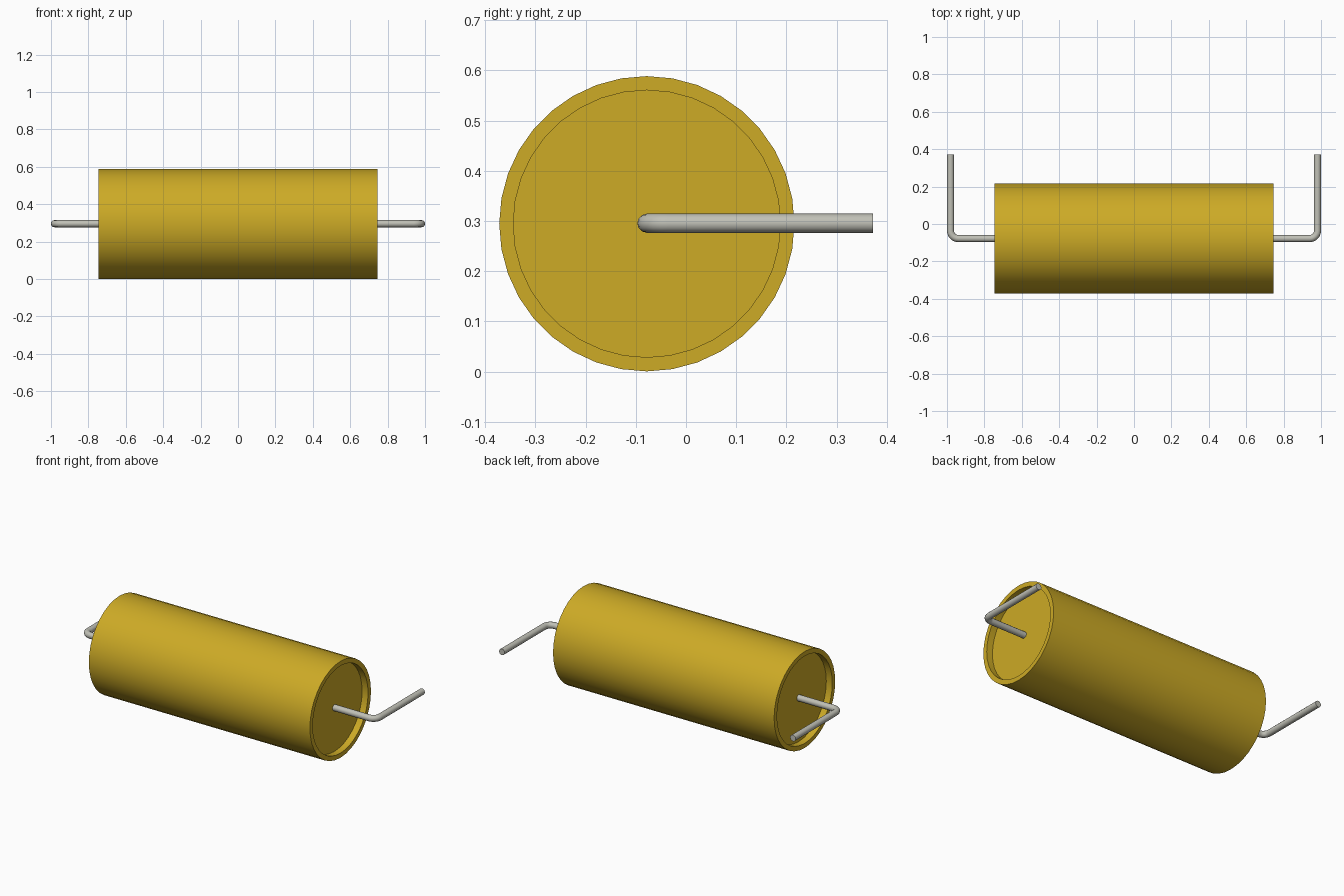
import bpy, bmesh, math

cube = bpy.data.objects.get("Cube")
if cube:
    bpy.data.objects.remove(cube, do_unlink=True)

AXIS_Y, AXIS_Z = -0.078, 0.2945
BODY_R, BODY_LEN = 0.294, 1.49
RIM, RECESS = 0.028, 0.04
WIRE_R, BEND_R = 0.019, 0.042


def material(name, rgb):
    mat = bpy.data.materials.new(name)
    mat.use_nodes = True
    colour = (*rgb, 1.0)
    mat.diffuse_color = colour
    mat.node_tree.nodes["Principled BSDF"].inputs["Base Color"].default_value = colour
    return mat


def smooth(obj):
    bpy.ops.object.select_all(action="DESELECT")
    obj.select_set(True)
    bpy.context.view_layer.objects.active = obj
    bpy.ops.object.shade_smooth_by_angle(angle=math.radians(35))


gold = material("gold casing", (0.61, 0.405, 0.019))
steel = material("tinned wire", (0.53, 0.53, 0.47))

# Cylindrical casing with a shallow recess in each end
bpy.ops.mesh.primitive_cylinder_add(
    vertices=36, radius=BODY_R, depth=BODY_LEN,
    location=(0, AXIS_Y, AXIS_Z), rotation=(0, math.pi / 2, 0))
body = bpy.context.object
body.name = "casing"
body.data.materials.append(gold)
bm = bmesh.new()
bm.from_mesh(body.data)
caps = [f for f in bm.faces if len(f.verts) > 4]
bmesh.ops.inset_individual(bm, faces=caps, thickness=RIM)
for cap in caps:
    bottom = bmesh.ops.extrude_discrete_faces(bm, faces=[cap])["faces"][0]
    bmesh.ops.translate(bm, verts=bottom.verts, vec=-RECESS * bottom.normal)
bm.to_mesh(body.data)
bm.free()
smooth(body)


# Bent wire leads, one at each end
def lead(name, side):
    outer = 1.0 - WIRE_R
    path = [(BODY_LEN / 2 - RECESS - 0.01, AXIS_Y)]
    steps = 6
    for i in range(steps + 1):
        a = i / steps * math.pi / 2
        path.append((outer - BEND_R + BEND_R * math.sin(a),
                     AXIS_Y + BEND_R - BEND_R * math.cos(a)))
    path.append((outer, 0.372))
    curve = bpy.data.curves.new(name, "CURVE")
    curve.dimensions = "3D"
    curve.bevel_depth = WIRE_R
    curve.bevel_resolution = 4
    curve.use_fill_caps = True
    spline = curve.splines.new("POLY")
    spline.points.add(len(path) - 1)
    for point, (x, y) in zip(spline.points, path):
        point.co = (side * x, y, AXIS_Z + 0.001, 1)
    curve.materials.append(steel)
    obj = bpy.data.objects.new(name, curve)
    bpy.context.collection.objects.link(obj)
    bpy.ops.object.select_all(action="DESELECT")
    obj.select_set(True)
    bpy.context.view_layer.objects.active = obj
    bpy.ops.object.convert(target="MESH")
    smooth(bpy.context.object)


lead("left_lead", 1)
lead("right_lead", -1)
